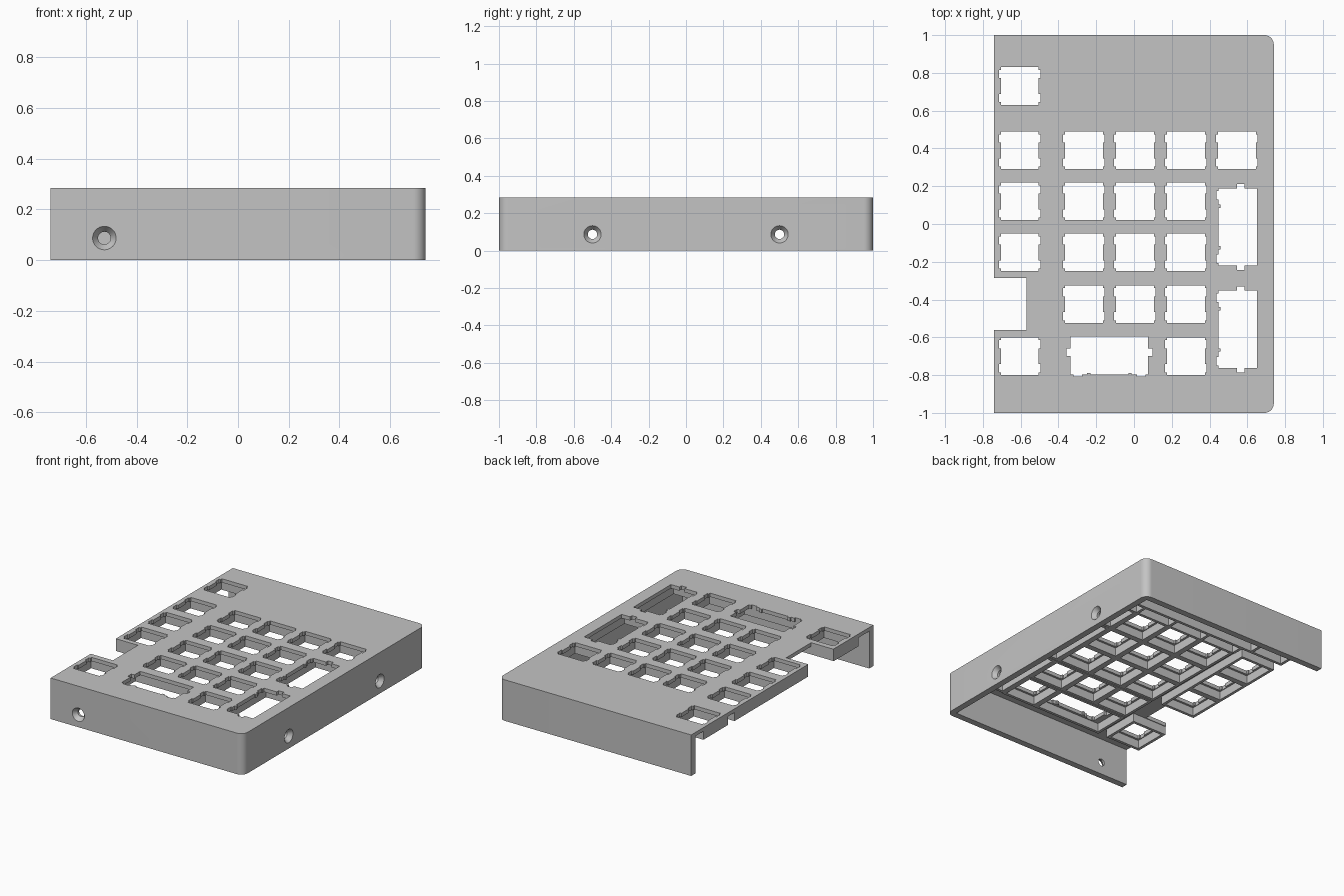
import bpy, bmesh, math
from mathutils import Matrix, Vector

cube = bpy.data.objects.get("Cube")
if cube:
    bpy.data.objects.remove(cube)

grey = bpy.data.materials.new("plain grey")
grey.use_nodes = True
COLOUR = (0.55, 0.55, 0.55, 1)
grey.diffuse_color = COLOUR
grey.node_tree.nodes["Principled BSDF"].inputs["Base Color"].default_value = COLOUR

HX, HY, TOP = 0.74, 1.0, 0.285
WALL, PLATE, RIB_LOW, RIB = 0.045, 0.026, 0.2, 0.02
PITCH = 0.27


def prism(bm, points, z0, z1):
    """Closed upright prism over an anticlockwise outline."""
    low = [bm.verts.new((x, y, z0)) for x, y in points]
    high = [bm.verts.new((x, y, z1)) for x, y in points]
    bm.faces.new(low[::-1])
    bm.faces.new(high)
    n = len(points)
    for i in range(n):
        j = (i + 1) % n
        bm.faces.new((low[i], low[j], high[j], high[i]))


def block(bm, x0, x1, y0, y1, z0, z1):
    prism(bm, [(x0, y0), (x1, y0), (x1, y1), (x0, y1)], z0, z1)


def finish(bm, name):
    bmesh.ops.recalc_face_normals(bm, faces=bm.faces)
    mesh = bpy.data.meshes.new(name)
    bm.to_mesh(mesh)
    bm.free()
    mesh.materials.append(grey)
    obj = bpy.data.objects.new(name, mesh)
    bpy.context.collection.objects.link(obj)
    return obj


def activate(obj):
    bpy.ops.object.select_all(action='DESELECT')
    obj.select_set(True)
    bpy.context.view_layer.objects.active = obj


def cut(obj, cutter):
    cutter.hide_render = True
    mod = obj.modifiers.new("cut", 'BOOLEAN')
    mod.operation, mod.solver, mod.object = 'DIFFERENCE', 'EXACT', cutter
    activate(obj)
    bpy.ops.object.modifier_apply(modifier=mod.name)
    bpy.data.objects.remove(cutter)


# Key positions: single keys, then double keys with a quarter-turn flag
COLUMNS = [-0.605, -0.265, 0.005, 0.275, 0.545]
ROWS = [0.73, 0.39, 0.12, -0.15, -0.425, -0.7]
LAYOUT = ["x....", "xxxxx", "xxxx.", "xxxx.", ".xxx.", "x..x."]
singles = [(COLUMNS[c], y) for y, row in zip(ROWS, LAYOUT)
           for c, mark in enumerate(row) if mark == "x"]
doubles = [(0.545, -0.016, False), (0.545, -0.558, False), (-0.13, -0.7, True)]

# Switch opening outline, mirrored from one quarter
quarter = [(0.1, 0.042), (0.11, 0.042), (0.11, 0.085), (0.1, 0.085), (0.1, 0.1)]
half = quarter + [(-x, y) for x, y in quarter[::-1]]
single_hole = half + [(-x, -y) for x, y in half]

# Double opening with stabiliser notches, mirrored end to end
half = [(0.105, 0.205), (0.04, 0.205), (0.04, 0.227), (0, 0.227), (0, 0.205),
        (-0.098, 0.205), (-0.098, 0.19), (-0.108, 0.19), (-0.108, 0.145),
        (-0.098, 0.145), (-0.098, 0.118), (-0.088, 0.118), (-0.088, 0.1), (-0.098, 0.1)]
double_hole = half + [(x, -y) for x, y in half[::-1]]

# Case shell: rounded on the left-hand corners, open below and on one side
bm = bmesh.new()
R = 0.05
outline = [(-HX, -HY)]
for sy, start in ((-1, -90), (1, 0)):
    for i in range(13):
        a = math.radians(start + i * 7.5)
        outline.append((HX - R + R * math.cos(a), sy * (HY - R) + R * math.sin(a)))
outline.append((-HX, HY))
prism(bm, outline, 0, TOP)
shell = finish(bm, "case_shell")

bm = bmesh.new()
block(bm, -1, HX - WALL, WALL - HY, HY - WALL, -0.1, TOP - PLATE)
cut(shell, finish(bm, "cavity_cutter"))

# Key openings, side notch and countersunk screw holes
bm = bmesh.new()
for cx, cy in singles:
    prism(bm, [(cx + x, cy + y) for x, y in single_hole], 0.22, 0.35)
for cx, cy, turned in doubles:
    shape = [(-y, x) for x, y in double_hole] if turned else double_hole
    prism(bm, [(cx + x, cy + y) for x, y in shape], 0.22, 0.35)
block(bm, -1, -0.57, -0.56, -0.285, 0.15, 0.35)


def screw_hole(bm, place, inward):
    turn = Vector((0, 0, 1)).rotation_difference(Vector(inward)).to_matrix()
    rings = []
    for radius, depth in ((0.05, -0.005), (0.025, 0.03), (0.025, 0.08)):
        rings.append([bm.verts.new(Vector(place) + turn @ Vector(
            (radius * math.cos(k * math.tau / 32), radius * math.sin(k * math.tau / 32), depth)))
            for k in range(32)])
    bm.faces.new(rings[0][::-1])
    bm.faces.new(rings[-1])
    for a, b in zip(rings, rings[1:]):
        for k in range(32):
            j = (k + 1) % 32
            bm.faces.new((a[k], a[j], b[j], b[k]))


for y in (-0.5, 0.5):
    screw_hole(bm, (HX, y, 0.087), (-1, 0, 0))
screw_hole(bm, (-0.527, -HY, 0.087), (0, 1, 0))
cut(shell, finish(bm, "opening_cutter"))
activate(shell)
bpy.ops.object.shade_smooth_by_angle(angle=math.radians(25))

# Stiffening ribs below the plate: one frame around every key
bm = bmesh.new()
rib_top = TOP - PLATE + 0.002


def frame(cx, cy, hx, hy):
    for s in (-1, 1):
        xs = sorted((cx + s * hx, cx + s * (hx - RIB)))
        ys = sorted((cy + s * hy, cy + s * (hy - RIB)))
        block(bm, *xs, cy - hy, cy + hy, RIB_LOW, rib_top)
        block(bm, cx - hx + RIB, cx + hx - RIB, *ys, RIB_LOW, rib_top)


H = PITCH / 2
for cx, cy in singles:
    frame(cx, cy, H, H)
for cx, cy, turned in doubles:
    frame(cx, cy, PITCH if turned else H, H if turned else PITCH)

# Cross ribs behind the upper key row
block(bm, -0.47, 0.68, 0.595, 0.595 + RIB, RIB_LOW, rib_top)
for x in (-0.4, -0.13, 0.14, 0.41, 0.67):
    block(bm, x - RIB / 2, x + RIB / 2, 0.525, 0.595, RIB_LOW, rib_top)
finish(bm, "key_ribs")
